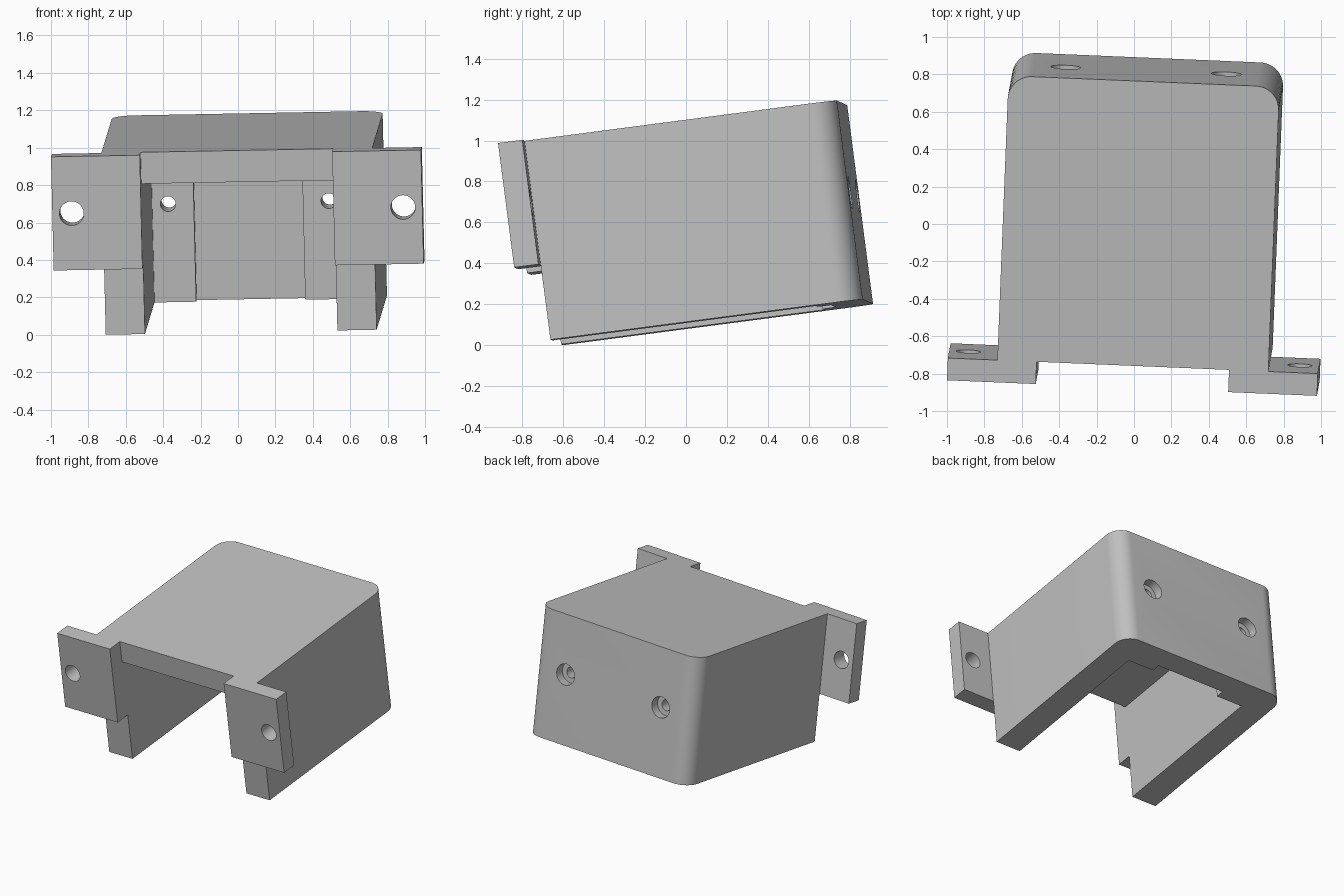
import bpy, bmesh, math
from mathutils import Matrix, Vector

if "Cube" in bpy.data.objects:
    bpy.data.objects.remove(bpy.data.objects["Cube"], do_unlink=True)

# Main dimensions, with the bottom of the open front edge at the origin
HALF_W, DEPTH, HEIGHT = 0.725, 1.535, 0.98
INNER, CAVITY_H, BACK_IN = 0.515, 0.81, 1.30
FLANGE_OUT, FLANGE_T, FLANGE_BOTTOM = 0.99, 0.12, 0.367
CORNER = 0.125

grey = bpy.data.materials.new("plain grey")
grey.use_nodes = True
colour = (0.53, 0.53, 0.53, 1)
grey.diffuse_color = colour
grey.node_tree.nodes["Principled BSDF"].inputs["Base Color"].default_value = colour


def make_object(name, bm):
    bmesh.ops.recalc_face_normals(bm, faces=bm.faces)
    mesh = bpy.data.meshes.new(name)
    bm.to_mesh(mesh)
    bm.free()
    mesh.materials.append(grey)
    obj = bpy.data.objects.new(name, mesh)
    bpy.context.collection.objects.link(obj)
    return obj


def prism(name, outline, z0, z1):
    bm = bmesh.new()
    base = bm.faces.new([bm.verts.new((x, y, z0)) for x, y in outline])
    top = bmesh.ops.extrude_face_region(bm, geom=[base])["geom"]
    bmesh.ops.translate(bm, vec=(0, 0, z1 - z0),
                        verts=[v for v in top if isinstance(v, bmesh.types.BMVert)])
    return make_object(name, bm)


def box(name, x0, x1, y0, y1, z0, z1):
    return prism(name, [(x0, y0), (x1, y0), (x1, y1), (x0, y1)], z0, z1)


def bore(name, x, z, radius, y0, y1):
    bm = bmesh.new()
    place = Matrix.Translation((x, (y0 + y1) / 2, z)) @ Matrix.Rotation(math.pi / 2, 4, "X")
    bmesh.ops.create_cone(bm, cap_ends=True, segments=40, radius1=radius,
                          radius2=radius, depth=y1 - y0, matrix=place)
    return make_object(name, bm)


def combine(target, tool, operation):
    mod = target.modifiers.new(tool.name, "BOOLEAN")
    mod.operation, mod.object, mod.solver = operation, tool, "EXACT"
    bpy.context.view_layer.update()
    result = bpy.data.meshes.new_from_object(
        target.evaluated_get(bpy.context.evaluated_depsgraph_get()))
    target.modifiers.clear()
    target.data = result
    bpy.data.objects.remove(tool, do_unlink=True)


# Housing block with two rounded rear corners
outline = [(-HALF_W, 0), (HALF_W, 0)]
for side, start in ((1, 0), (-1, 90)):
    for i in range(13):
        a = math.radians(start + i * 7.5)
        outline.append((side * (HALF_W - CORNER) + CORNER * math.cos(a),
                        DEPTH - CORNER + CORNER * math.sin(a)))
housing = prism("housing", outline, 0, HEIGHT)

# Mounting flanges in front of the side walls
for side in (-1, 1):
    x0, x1 = sorted((side * INNER, side * FLANGE_OUT))
    combine(housing, box("flange", x0, x1, -FLANGE_T, 0, FLANGE_BOTTOM, HEIGHT), "UNION")

# Open cavity and the shallow recess in the rear wall
combine(housing, box("cavity", -INNER, INNER, -0.5, BACK_IN, -0.5, CAVITY_H), "DIFFERENCE")
combine(housing, box("recess", -0.292, 0.292, 1, BACK_IN + 0.065, -0.5, CAVITY_H), "DIFFERENCE")

# Flange holes and counterbored rear holes
for side in (-1, 1):
    combine(housing, bore("flange_hole", side * 0.887, 0.673, 0.065, -0.3, 0.2), "DIFFERENCE")
    combine(housing, bore("rear_hole", side * 0.43, 0.53, 0.041, 1.1, 1.7), "DIFFERENCE")
    combine(housing, bore("counterbore", side * 0.43, 0.53, 0.08, DEPTH - 0.07, 1.7), "DIFFERENCE")

# Smooth the curved surfaces only
bpy.ops.object.select_all(action="DESELECT")
housing.select_set(True)
bpy.context.view_layer.objects.active = housing
bpy.ops.object.shade_smooth_by_angle(angle=math.radians(30))

# Slight overall tilt
right = Vector((1, -0.042, 0.0185)).normalized()
up = Vector((-0.022, -0.13, 1))
up = (up - right * up.dot(right)).normalized()
back = up.cross(right)
tilt = Matrix((right, back, up)).transposed().to_4x4()
housing.matrix_world = Matrix.Translation((0.017, -0.632, 0.0134)) @ tilt
